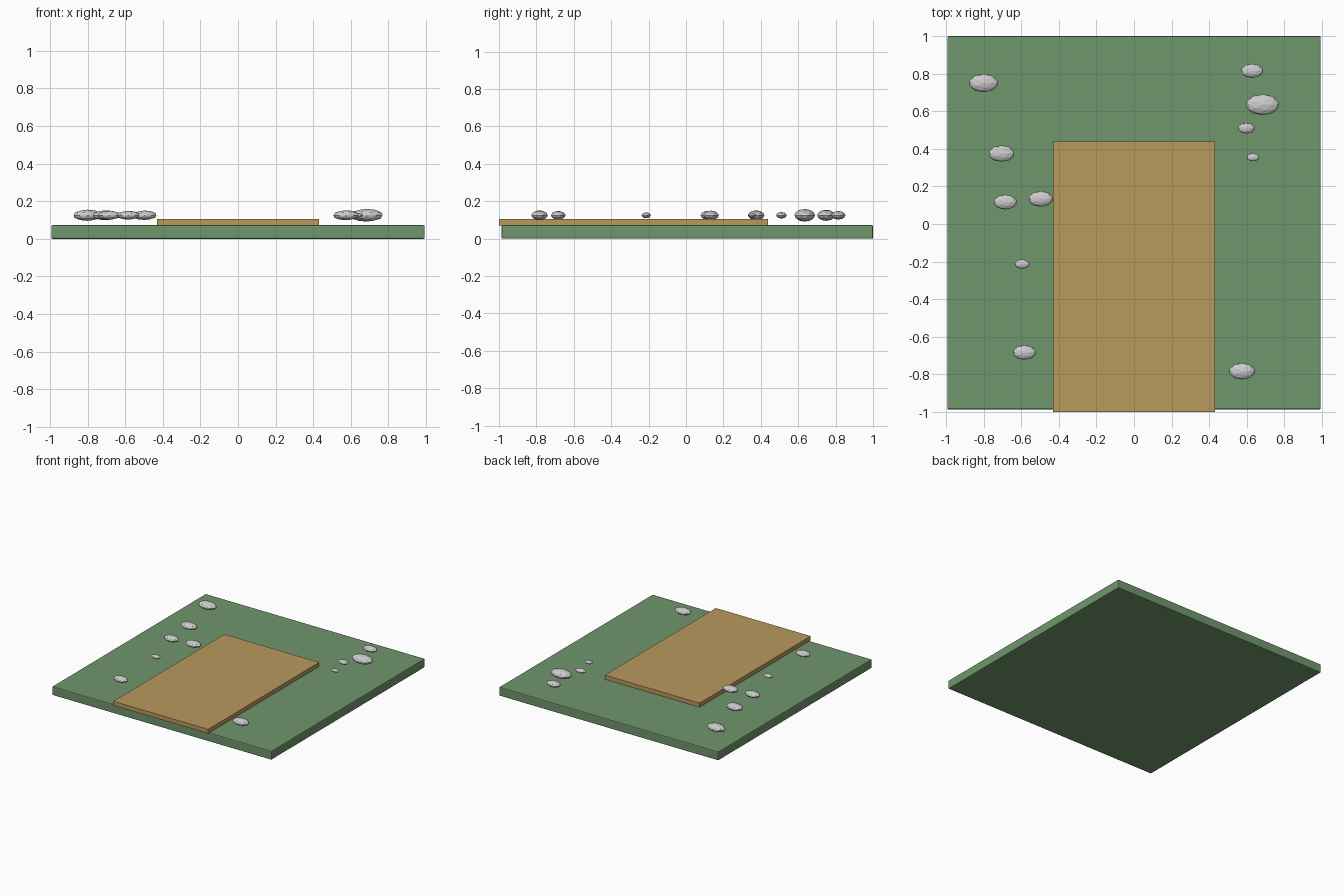
import bpy

if "Cube" in bpy.data.objects:
    bpy.data.objects.remove(bpy.data.objects["Cube"])

def material(name, rgb):
    m = bpy.data.materials.new(name)
    m.diffuse_color = (*rgb, 1)
    m.use_nodes = True
    m.node_tree.nodes["Principled BSDF"].inputs["Base Color"].default_value = m.diffuse_color
    return m

GRASS = material("grass_green", (0.16, 0.31, 0.15))
SAND = material("sandy_brown", (0.48, 0.32, 0.11))

def slab(name, lo, hi, mat, bevel):
    bpy.ops.mesh.primitive_cube_add(size=1, location=[(a + b) / 2 for a, b in zip(lo, hi)])
    ob = bpy.context.object
    ob.name = name
    ob.scale = [b - a for a, b in zip(lo, hi)]
    bpy.ops.object.transform_apply(location=False, rotation=False, scale=True)
    ob.data.materials.append(mat)
    mod = ob.modifiers.new("edge_bevel", 'BEVEL')
    mod.width = bevel
    mod.segments = 2
    return ob

# Grass base and the path that overhangs its front edge slightly
slab("grass_base", (-0.993, -0.986, 0), (0.993, 1.0, 0.072), GRASS, 0.006)
slab("dirt_path", (-0.43, -1.0, 0.071), (0.43, 0.438, 0.106), SAND, 0.001)

# Flattened stones: x, y, half width
stones = [
    (-0.80, 0.75, 0.078), (-0.705, 0.375, 0.07), (-0.685, 0.117, 0.063),
    (-0.497, 0.134, 0.066), (-0.595, -0.213, 0.04), (-0.583, -0.683, 0.062),
    (0.628, 0.815, 0.06), (0.684, 0.635, 0.089), (0.597, 0.51, 0.045),
    (0.633, 0.355, 0.034), (0.575, -0.783, 0.07),
]
for i, (x, y, r) in enumerate(stones):
    bpy.ops.mesh.primitive_ico_sphere_add(subdivisions=2, radius=1, location=(x, y, 0.125))
    ob = bpy.context.object
    ob.name = f"stone_{i + 1}"
    ob.scale = (r, r * 0.63, r * 0.38)
    bpy.ops.object.transform_apply(location=False, rotation=False, scale=True)
